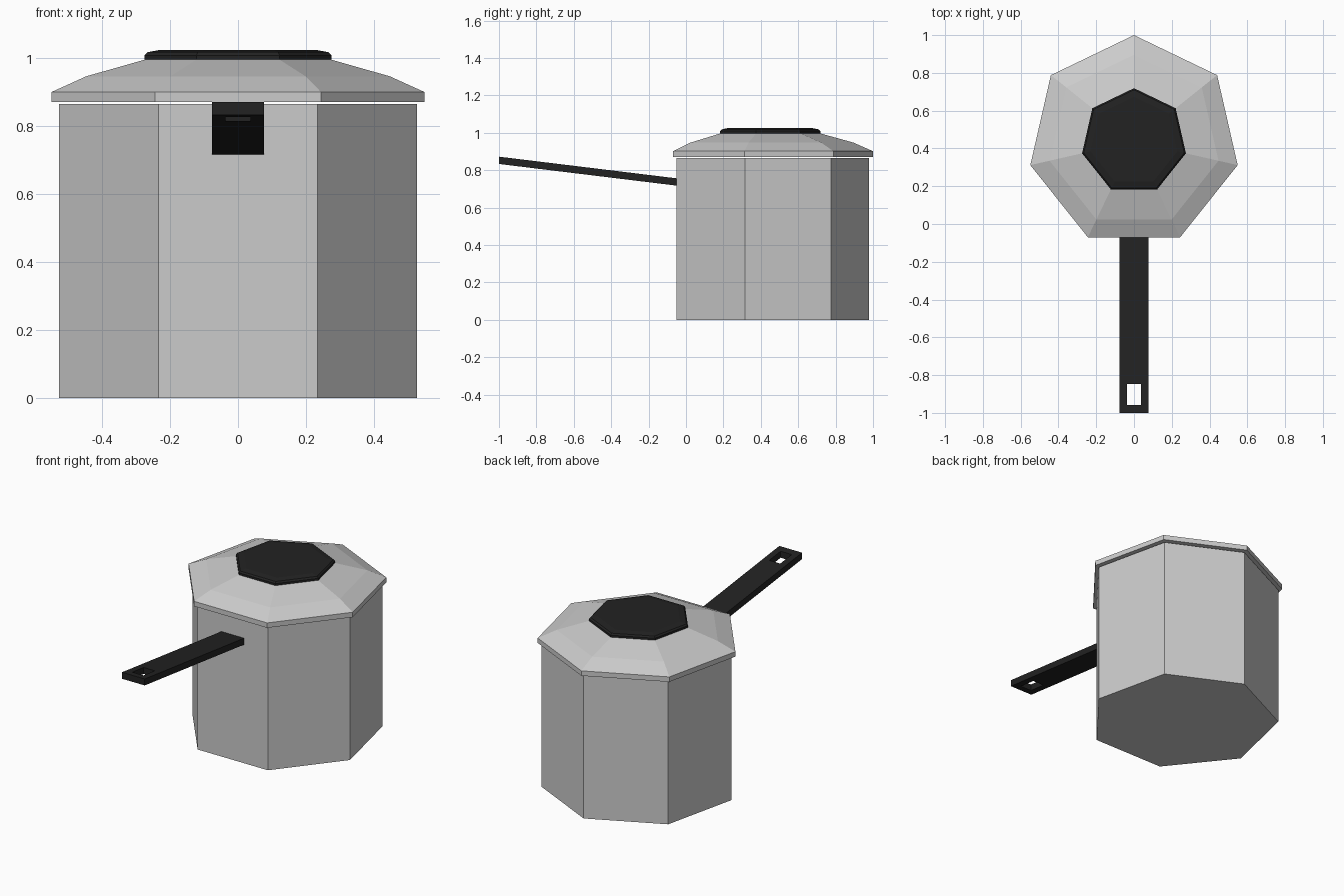
import bpy
import bmesh
from math import sin, cos, tau

if "Cube" in bpy.data.objects:
    bpy.data.objects.remove(bpy.data.objects["Cube"])

black = bpy.data.materials.new("black_plastic")
black.diffuse_color = (0.016, 0.016, 0.016, 1)
black.use_nodes = True
black.node_tree.nodes["Principled BSDF"].inputs["Base Color"].default_value = black.diffuse_color


def loft(name, rings, capped=True, mat=None):
    """Skin a stack of equal-sized point rings; cap the ends or join last to first."""
    bm = bmesh.new()
    loops = [[bm.verts.new(p) for p in ring] for ring in rings]
    pairs = list(zip(loops, loops[1:]))
    if capped:
        bm.faces.new(loops[0])
        bm.faces.new(loops[-1])
    else:
        pairs.append((loops[-1], loops[0]))
    for a, b in pairs:
        n = len(a)
        for i in range(n):
            j = (i + 1) % n
            bm.faces.new((a[i], a[j], b[j], b[i]))
    bmesh.ops.recalc_face_normals(bm, faces=bm.faces)
    mesh = bpy.data.meshes.new(name)
    bm.to_mesh(mesh)
    bm.free()
    obj = bpy.data.objects.new(name, mesh)
    bpy.context.collection.objects.link(obj)
    if mat:
        mesh.materials.append(mat)
    return obj


def heptagon(r, z, sides=7, cy=0.437):
    """Ring with one corner pointing to the back and a flat side to the front."""
    return [(r * sin(tau * i / sides), cy + r * cos(tau * i / sides), z)
            for i in range(sides)]


def turned(name, profile, mat=None):
    return loft(name, [heptagon(r, z) for r, z in profile], mat=mat)


# Pot body, faceted lid and flat lid knob
turned("pot_body", [(0.541, 0), (0.541, 0.865)])
turned("lid", [(0.563, 0.871), (0.563, 0.901), (0.459, 0.947), (0.275, 0.998)])
turned("lid_knob", [(0.282, 0.997), (0.282, 1.009), (0.273, 1.018), (0.236, 1.025)], black)


# Sloping handle with a rectangular hanging hole
def slanted_rect(half_x, y0, y1, lift):
    return [(x, y, 0.833 - 0.122 * (y + 1) + lift)
            for x, y in ((-half_x, y0), (half_x, y0), (half_x, y1), (-half_x, y1))]


outer, hole, thick = (0.076, -1.0, -0.04), (0.037, -0.957, -0.848), 0.039
loft("handle", [slanted_rect(*outer, 0), slanted_rect(*outer, thick),
                slanted_rect(*hole, thick), slanted_rect(*hole, 0)],
     capped=False, mat=black)
